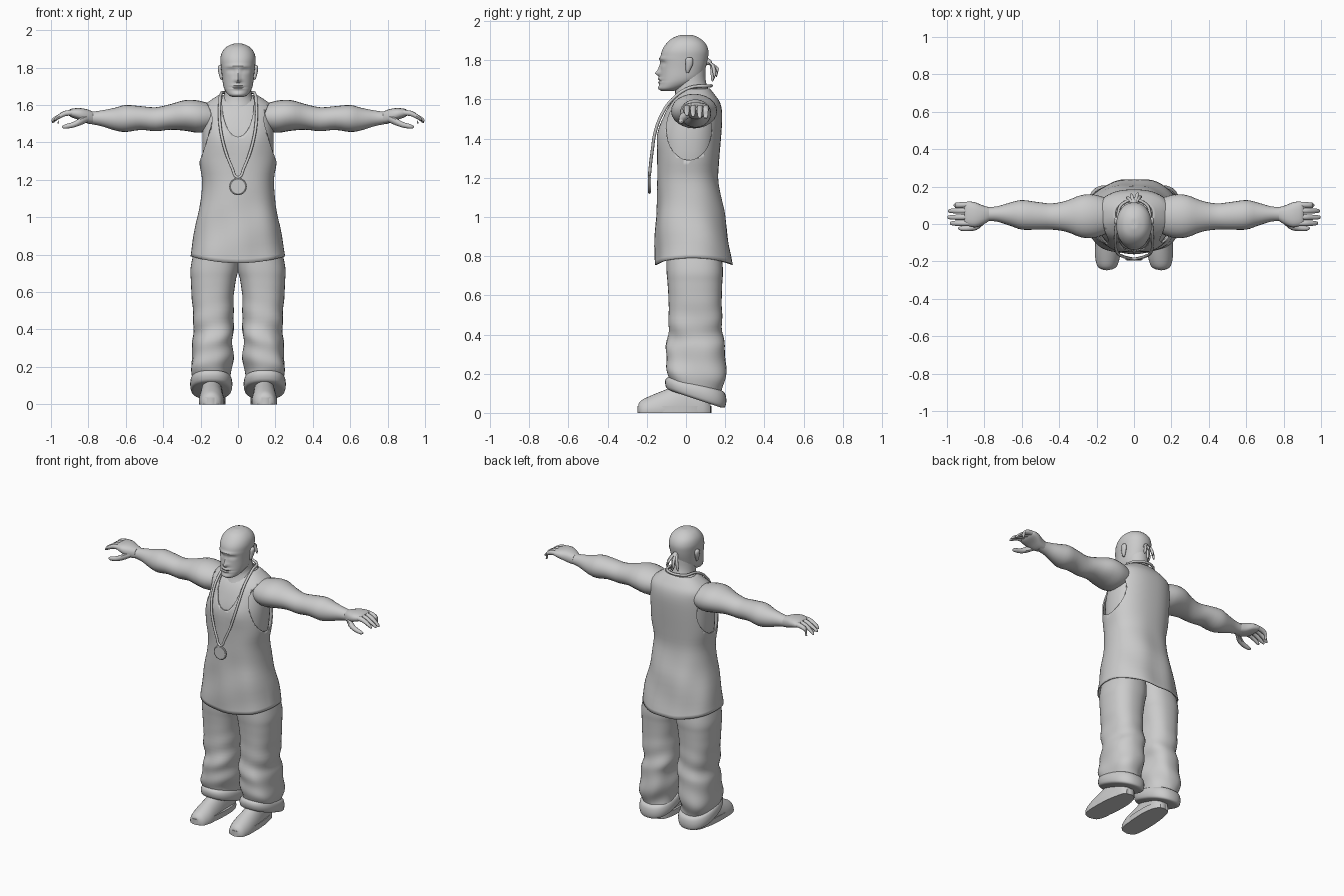
import bpy, bmesh, math
from math import sin, cos, pi, exp
from mathutils import Vector

grey = bpy.data.materials.new("plain grey")
grey.diffuse_color = (0.6, 0.6, 0.6, 1)

# order of (t, a, b) for lofts running along each axis
AXES = {'x': lambda t, a, b: (t, a, b),
        'y': lambda t, a, b: (a, t, b),
        'z': lambda t, a, b: (a, b, t)}


def spline(rings, steps):
    """Smoothly interpolate rings of numbers."""
    out = []
    for i in range(len(rings) - 1):
        p0, p1, p2 = rings[max(i - 1, 0)], rings[i], rings[i + 1]
        p3 = rings[min(i + 2, len(rings) - 1)]
        for s in range(steps):
            u = s / steps
            out.append([0.5 * (2 * b + (c - a) * u + (2 * a - 5 * b + 4 * c - d) * u * u
                               + (3 * b - a - 3 * c + d) * u ** 3)
                        for a, b, c, d in zip(p0, p1, p2, p3)])
    return out + [list(rings[-1])]


def loft(name, axis, rings, n=24, steps=3, power=2.0, shape=None, caps=True, mirror=False):
    """Skin over rings (t, a_min, a_max, b_min, b_max); shape adjusts each point."""
    bm = bmesh.new()
    prev = first = None
    for t, a0, a1, b0, b1 in spline(rings, steps):
        ring = []
        for k in range(n):
            c, s = cos(2 * pi * k / n), sin(2 * pi * k / n)
            c = math.copysign(abs(c) ** (2 / power), c)
            s = math.copysign(abs(s) ** (2 / power), s)
            p = Vector(AXES[axis](t, (a0 + a1) / 2 + c * (a1 - a0) / 2,
                                  (b0 + b1) / 2 + s * (b1 - b0) / 2))
            ring.append(bm.verts.new(shape(p) if shape else p))
        if prev:
            for k in range(n):
                j = (k + 1) % n
                bm.faces.new((prev[k], prev[j], ring[j], ring[k]))
        first, prev = first or ring, ring
    if caps:
        bm.faces.new(first)
        bm.faces.new(prev)
    bmesh.ops.recalc_face_normals(bm, faces=bm.faces)
    mesh = bpy.data.meshes.new(name)
    bm.to_mesh(mesh)
    bm.free()
    ob = bpy.data.objects.new(name, mesh)
    bpy.context.collection.objects.link(ob)
    mesh.materials.append(grey)
    if mirror:
        m = ob.modifiers.new("mirror", 'MIRROR')
        m.use_mirror_merge = False
    return ob


def tube(name, axis, pts, **kw):
    return loft(name, axis, [(t, a - r, a + r, b - r, b + r) for t, a, b, r in pts], n=10, **kw)


# ---- shirt and the body inside it: (z, half width, front, back)
TORSO = [(.755, .255, -.16, .238), (.85, .243, -.157, .222), (1.0, .215, -.152, .20),
         (1.1, .2, -.146, .18), (1.2, .192, -.146, .165), (1.3, .208, -.147, .17),
         (1.42, .213, -.142, .18), (1.52, .207, -.115, .185), (1.58, .197, -.085, .175),
         (1.62, .155, -.05, .15), (1.655, .1, -.015, .122)]


def chest(p):
    for x in (-.09, .09):
        if p.y < 0:
            p.y -= .012 * exp(-((p.x - x) / .06) ** 2 - ((p.z - 1.42) / .07) ** 2)
    return p


def drape(p):
    p = chest(p)
    low = max(0, min(1, (1.3 - p.z) / .3))
    fold = .006 * low * sin(11 * p.x + 14 * p.z + 9 * p.y) * sin(24 * p.x - 9 * p.z)
    p.x *= 1 + fold * 3
    p.y += fold * (1 if p.y > 0 else -1)
    p.z += .035 * (p.x / .25) ** 2 * max(0, min(1, (1.0 - p.z) / .24))
    return p


shirt = loft("shirt", 'z', [(z, -w, w, f, b) for z, w, f, b in TORSO], n=56, power=2.35,
             shape=drape, caps=False)
solid = shirt.modifiers.new("cloth", 'SOLIDIFY')
solid.thickness, solid.offset = .006, -1
loft("torso", 'z', [(z, -w + .022, w - .022, f + .012, b - .012) for z, w, f, b in TORSO[3:]],
     n=40, power=2.35, shape=chest)
cutters = [
    loft("armhole_cutter", 'x', [(.115, -.1, .13, 1.29, 1.605), (.4, -.1, .13, 1.29, 1.605)],
         n=32, steps=1, mirror=True),
    loft("neckline_cutter", 'y', [(-.3, -.085, .085, 1.43, 1.8), (.02, -.085, .085, 1.43, 1.8)],
         n=32, steps=1)]
for c in cutters:
    c.hide_render = True
    c.display_type = 'WIRE'
    cut = shirt.modifiers.new("opening", 'BOOLEAN')
    cut.operation, cut.object, cut.solver = 'DIFFERENCE', c, 'EXACT'

# ---- neck and head
loft("neck", 'z', [(1.56, -.12, .12, -.08, .15), (1.61, -.1, .1, -.06, .14),
                   (1.65, -.075, .075, -.055, .115), (1.7, -.07, .07, -.06, .1),
                   (1.76, -.07, .07, -.06, .1)], n=28)

# bumps on the face: (x, z, spread x, spread z, forward push)
FACE = [(0, 1.745, .011, .03, .014), (0, 1.733, .021, .011, .015), (0, 1.703, .028, .007, .011),
        (0, 1.688, .026, .006, .009), (0, 1.695, .04, .004, -.006), (0, 1.658, .03, .013, .006),
        (0, 1.808, .06, .009, .008), (.038, 1.785, .018, .010, -.013),
        (-.038, 1.785, .018, .010, -.013), (.038, 1.783, .011, .006, .008),
        (-.038, 1.783, .011, .006, .008)]


def face(p):
    if p.y < -.04:
        x, z = p.x, p.z
        for cx, cz, sx, sz, push in FACE:
            p.y -= push * exp(-((x - cx) / sx) ** 2 - ((z - cz) / sz) ** 2)
    return p


loft("head", 'z', [(1.643, -.03, .03, -.125, -.06), (1.655, -.052, .052, -.136, -.02),
                   (1.68, -.07, .07, -.135, .04), (1.71, -.08, .08, -.132, .08),
                   (1.76, -.086, .086, -.13, .1), (1.81, -.092, .092, -.13, .112),
                   (1.85, -.094, .094, -.122, .114), (1.885, -.084, .084, -.1, .1),
                   (1.912, -.06, .06, -.07, .07), (1.927, -.026, .026, -.032, .036),
                   (1.929, -.004, .004, -.006, .01)], n=72, steps=6, power=2.15, shape=face)
loft("ear", 'z', [(1.735, .082, .092, .002, .014), (1.75, .08, .099, -.002, .022),
                  (1.78, .082, .106, -.004, .036), (1.805, .082, .108, -.002, .036),
                  (1.815, .086, .1, .008, .028)], n=14, mirror=True)

# short tied braids behind the head
tube("braid_knot", 'z', [(1.775, 0, .115, .008), (1.79, 0, .115, .02), (1.81, 0, .108, .008)])
for x, y, z in ((-.035, .14, 1.70), (-.015, .155, 1.715), (.005, .135, 1.69),
                (.02, .16, 1.735), (.035, .145, 1.71)):
    tube("braid", 'z', [(1.795, x * .3, .115, .008), (1.77, x * .7, .12 + (y - .12) * .7, .009),
                        (z + .02, x, y, .008), (z, x * 1.1, y, .002)])

# ---- arms and hands
loft("arm", 'x', [(.1, -.03, .12, 1.48, 1.59), (.2, -.072, .155, 1.452, 1.622),
                  (.28, -.072, .155, 1.462, 1.627), (.36, -.042, .125, 1.468, 1.605),
                  (.44, -.03, .11, 1.46, 1.588), (.52, -.03, .118, 1.467, 1.594),
                  (.6, -.03, .128, 1.456, 1.6), (.66, -.01, .115, 1.465, 1.585),
                  (.73, .012, .095, 1.487, 1.571), (.78, .016, .09, 1.497, 1.565),
                  (.8, .014, .092, 1.5, 1.567)], n=24, mirror=True)
loft("palm", 'x', [(.775, .016, .09, 1.5, 1.565), (.81, -.005, .1, 1.503, 1.578),
                   (.85, -.018, .116, 1.52, 1.584), (.89, -.01, .12, 1.534, 1.58),
                   (.905, .0, .112, 1.545, 1.572)], n=20, power=2.5, mirror=True)
for y, y2, tip, drop in ((.004, .004, .985, 1.52), (.038, .036, .998, 1.515),
                         (.072, .07, .995, 1.508), (.104, .1, .965, 1.505)):
    tube("finger", 'x', [(.875, y, 1.559, .015), (.92, (y + y2) / 2, 1.556, .0155),
                         (.955, y2, 1.54, .0135), (tip - .008, y2, drop + .006, .01),
                         (tip, y2, drop, .003)], mirror=True)
tube("thumb", 'x', [(.80, .02, 1.53, .02), (.84, -.01, 1.513, .021), (.88, -.022, 1.495, .016),
                    (.925, -.024, 1.485, .012), (.94, -.022, 1.483, .004)], mirror=True)


# ---- baggy trousers, slanting down at the heel
def slant(p):
    p.z -= .1 * (p.y + .1) / .3 * max(0, min(1, (.34 - p.z) / .2))
    return p


def crumple(p):
    amt = .008 * max(0, min(1, (.62 - p.z) / .3))
    w = amt * sin(38 * p.z + 16 * p.x + 10 * p.y) * cos(13 * p.z - 14 * p.y)
    p.x += w * (1 if p.x > .14 else -1)
    p.y += w * (1 if p.y > .05 else -1)
    return slant(p)


loft("trouser_leg", 'z', [(.125, .05, .235, -.08, .18), (.19, .04, .245, -.095, .19),
                          (.25, .03, .253, -.1, .2), (.33, .028, .24, -.098, .198),
                          (.42, .022, .238, -.092, .188), (.55, .025, .246, -.088, .182),
                          (.66, .012, .252, -.094, .185), (.74, -.004, .252, -.1, .188),
                          (.9, -.004, .215, -.1, .17)],
     n=36, steps=6, power=2.4, shape=crumple, mirror=True)
loft("trouser_cuff", 'z', [(.12, .05, .235, -.08, .18), (.128, .036, .25, -.1, .198),
                           (.155, .03, .256, -.107, .206), (.178, .036, .25, -.1, .2),
                           (.186, .05, .238, -.085, .185)],
     n=36, power=2.4, shape=slant, mirror=True)


# ---- shoes, toes turned out a little
def turn_out(p):
    p.x -= .05 * p.y
    p.z = max(p.z, 0)
    return p


loft("shoe", 'y', [(-.243, .105, .16, -.02, .045), (-.225, .08, .185, -.05, .066),
                   (-.17, .066, .2, -.07, .092), (-.1, .07, .203, -.09, .12),
                   (0, .08, .198, -.1, .16), (.09, .085, .19, -.1, .13),
                   (.125, .11, .17, -.05, .06)], n=28, shape=turn_out, mirror=True)
loft("shoe_sole", 'z', [(0, .064, .204, -.248, .13), (.036, .064, .204, -.248, .13)],
     n=32, steps=1, power=2.4, shape=turn_out, mirror=True)

# ---- necklace chain and round pendant
half = [(.008, -.186, 1.215), (.03, -.182, 1.26), (.062, -.172, 1.34), (.086, -.158, 1.43),
        (.098, -.125, 1.52), (.098, -.07, 1.6), (.09, .02, 1.66), (.06, .11, 1.668)]
pts = half + [(-x, y, z) for x, y, z in reversed(half)]
curve = bpy.data.curves.new("chain", 'CURVE')
curve.dimensions, curve.bevel_depth, curve.bevel_resolution = '3D', .008, 2
curve.materials.append(grey)
sp = curve.splines.new('BEZIER')
sp.bezier_points.add(len(pts) - 1)
sp.use_cyclic_u = True
sp.resolution_u = 5
for bp, co in zip(sp.bezier_points, pts):
    bp.co = co
    bp.handle_left_type = bp.handle_right_type = 'AUTO'
bpy.context.collection.objects.link(bpy.data.objects.new("chain", curve))

loft("pendant", 'y', [(-.193, -.04, .04, 1.125, 1.205), (-.178, -.04, .04, 1.125, 1.205)],
     n=32, steps=1)
bpy.ops.mesh.primitive_torus_add(location=(0, -.187, 1.165), rotation=(pi / 2, 0, 0),
                                 major_radius=.04, minor_radius=.007,
                                 major_segments=32, minor_segments=8)
rim = bpy.context.object
rim.name = "pendant_rim"
rim.data.materials.append(grey)

# ---- smooth shading with sharp edges kept
bpy.ops.object.select_all(action='DESELECT')
for ob in bpy.data.objects:
    if ob.type == 'MESH':
        ob.select_set(True)
        bpy.context.view_layer.objects.active = ob
bpy.ops.object.shade_smooth_by_angle(angle=math.radians(40))
